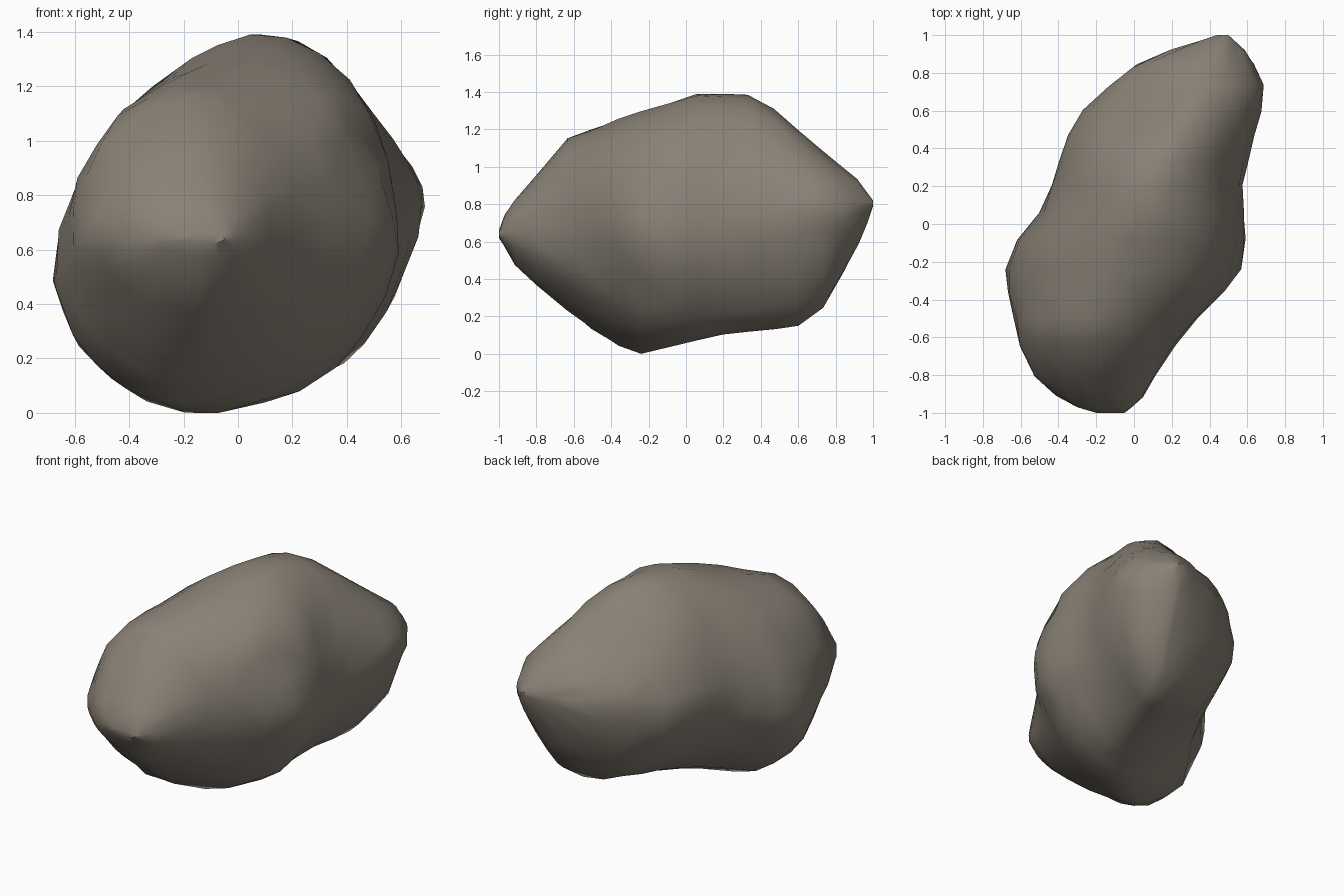
import bpy
import bmesh
import math
import random
from mathutils import Vector

default = bpy.data.objects.get("Cube")
if default:
    bpy.data.objects.remove(default, do_unlink=True)

random.seed(4)
SIDES = 24

# Outlines along the length of the boulder: (y, value) pairs
left_edge = [(-1, -.2), (-.97, -.3), (-.9, -.44), (-.8, -.53), (-.64, -.61), (-.27, -.69),
             (-.08, -.62), (.08, -.48), (.56, -.31), (.74, -.13), (.84, 0), (.92, .2), (1, .44)]
right_edge = [(-1, -.05), (-.93, .04), (-.62, .23), (-.27, .56), (-.08, .59), (.24, .58),
              (.56, .67), (.74, .685), (.9, .61), (1, .5)]
top_edge = [(-1, .66), (-.96, .77), (-.8, .95), (-.64, 1.15), (-.5, 1.2), (-.24, 1.28),
            (.05, 1.39), (.32, 1.39), (.47, 1.31), (.74, 1.07), (.91, .94), (1, .82)]
base_edge = [(-1, .62), (-.9, .46), (-.57, .18), (-.38, .05), (-.24, 0), (.24, .115),
             (.6, .15), (.71, .21), (.84, .43), (.95, .64), (1, .79)]
# Where the crest, keel and both flanks sit
crest_x = [(-1, -.13), (-.64, -.21), (-.45, -.23), (-.24, -.12), (.05, .04), (.32, .12),
           (.47, .21), (.7, .36), (1, .47)]
keel_x = [(-1, -.13), (-.4, -.25), (-.24, -.07), (-.08, .1), (.6, .32), (1, .47)]
left_z = [(-1, .64), (-.7, .63), (-.27, .48), (.1, .65), (1, .8)]
right_z = [(-1, .64), (-.2, .72), (.74, .76), (1, .8)]
# Fullness of each quarter of a section, front to back; higher is flatter
upper_right = [(-.6, 1), (-.1, .9), (.5, 1.2)]
lower_right = [(-.3, 1), (.5, 1.3)]
upper_left = [(-.5, .95), (-.24, 1.1), (.1, 1.2)]
lower_left = [(-.4, 1.2), (.1, 1.05)]


def sample(outline, y):
    if y <= outline[0][0]:
        return outline[0][1]
    for (y0, v0), (y1, v1) in zip(outline, outline[1:]):
        if y <= y1:
            return v0 + (v1 - v0) * (y - y0) / (y1 - y0)
    return outline[-1][1]


def section_point(y, angle):
    """Point on a lopsided oval whose four extremes follow the outlines."""
    c, s = math.cos(angle), math.sin(angle)
    side, side_z = (right_edge, right_z) if c > 0 else (left_edge, left_z)
    end, end_x = (top_edge, crest_x) if s > 0 else (base_edge, keel_x)
    if s > 0:
        fullness = upper_right if c > 0 else upper_left
    else:
        fullness = lower_right if c > 0 else lower_left
    power = sample(fullness, y)
    px, pz = sample(side, y), sample(side_z, y)
    qx, qz = sample(end_x, y), sample(end, y)
    # shared middle of the section
    mx = (sample(crest_x, y) + sample(keel_x, y)) / 2
    mz = (sample(left_z, y) + sample(right_z, y)) / 2
    a, b = abs(c) ** power, abs(s) ** power
    return Vector((mx + (px - mx) * a + (qx - mx) * b, y,
                   mz + (pz - mz) * a + (qz - mz) * b))


# Chips and hollows: centre, reach, depth
hollows = [((.48, -.22, 1), .16, .07), ((.45, -.3, .36), .15, .06),
           ((-.1, .5, 1.25), .2, .04)]

# Loft the boulder
stations = [-1, -.97, -.91, -.8, -.64, -.5, -.36, -.24, -.08, .06, .2, .33,
            .47, .6, .73, .84, .92, .97, 1]
bm = bmesh.new()
rings = []
for y in stations:
    rings.append([bm.verts.new(section_point(y, math.tau * i / SIDES)) for i in range(SIDES)])
for r0, r1 in zip(rings, rings[1:]):
    for i in range(SIDES):
        j = (i + 1) % SIDES
        bm.faces.new((r0[i], r0[j], r1[j], r1[i]))
bm.faces.new(rings[0])
bm.faces.new(rings[-1])
bmesh.ops.recalc_face_normals(bm, faces=bm.faces)

# Weather the surface
core = Vector((0, 0, .7))
for v in bm.verts:
    for centre, reach, depth in hollows:
        d = (v.co - Vector(centre)).length
        if d < reach:
            v.co += (core - v.co).normalized() * depth * (1 - d / reach)
    if abs(v.co.y) < .95 and .1 < v.co.z < 1.3:
        v.co += Vector([random.uniform(-.008, .008) for _ in range(3)])
bmesh.ops.triangulate(bm, faces=bm.faces)

mesh = bpy.data.meshes.new("boulder")
bm.to_mesh(mesh)
bm.free()
boulder = bpy.data.objects.new("boulder", mesh)
bpy.context.collection.objects.link(boulder)

# Stone colour
stone = bpy.data.materials.new("grey brown stone")
stone.use_nodes = True
colour = (.25, .22, .18, 1)
stone.diffuse_color = colour
stone.node_tree.nodes["Principled BSDF"].inputs["Base Color"].default_value = colour
mesh.materials.append(stone)

bpy.ops.object.select_all(action='DESELECT')
boulder.select_set(True)
bpy.context.view_layer.objects.active = boulder
bpy.ops.object.shade_smooth_by_angle(angle=math.radians(35))
